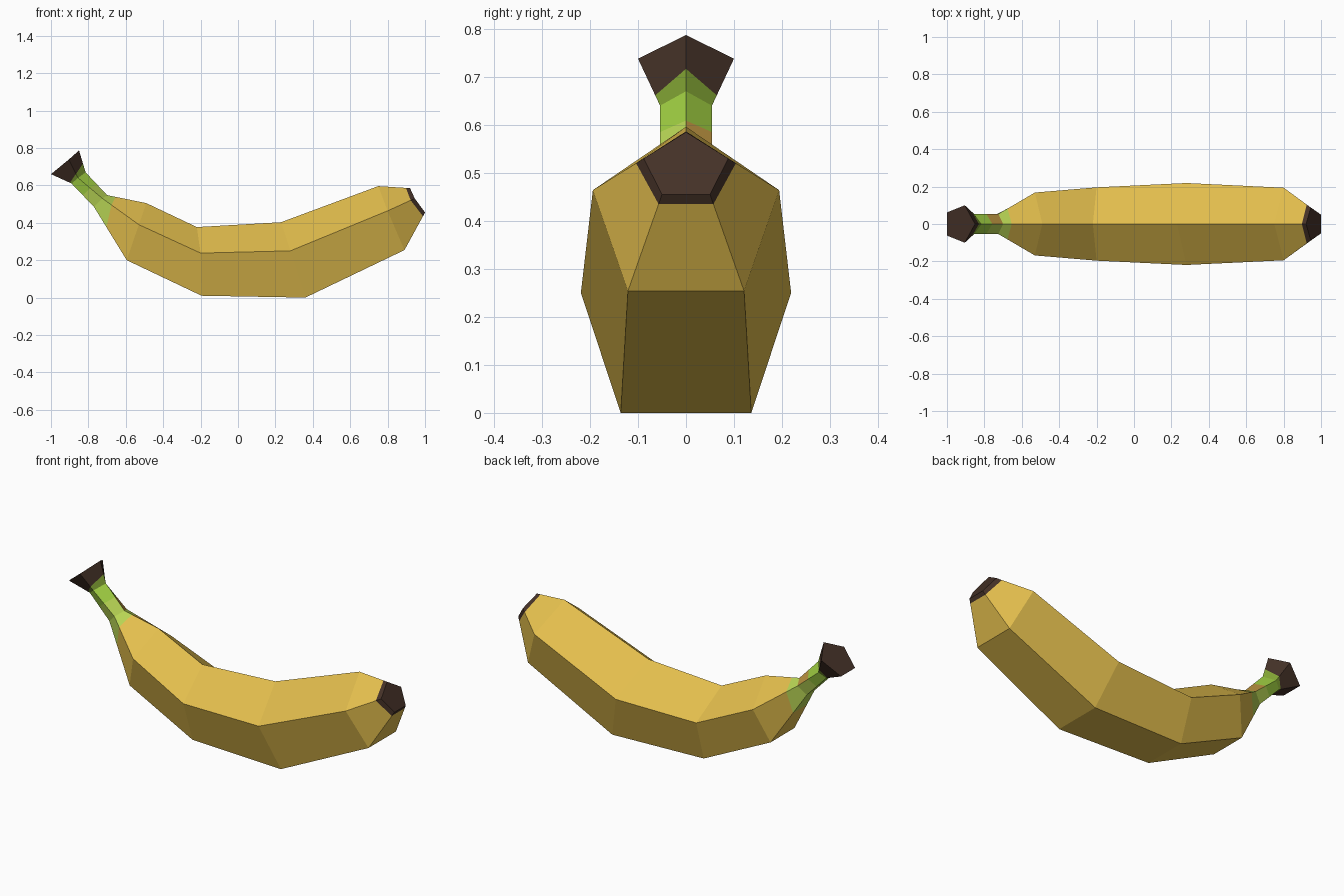
import bpy
import bmesh
from mathutils import Vector

if "Cube" in bpy.data.objects:
    bpy.data.objects.remove(bpy.data.objects["Cube"])


def material(name, srgb):
    m = bpy.data.materials.new(name)
    lin = [((c / 255 + 0.055) / 1.055) ** 2.4 for c in srgb]
    m.diffuse_color = (*lin, 1)
    m.use_nodes = True
    m.node_tree.nodes["Principled BSDF"].inputs["Base Color"].default_value = m.diffuse_color
    return m


BROWN, YELLOW, BRIGHT, LIGHT, OLIVE, OCHRE = range(6)
materials = [
    material("dark brown", (68, 49, 39)),
    material("ripe yellow", (227, 190, 77)),
    material("bright green", (160, 207, 66)),
    material("light green", (183, 212, 84)),
    material("olive green", (130, 164, 52)),
    material("ochre", (190, 150, 65)),
]


def ring(tx, tz, sx, sz, sy, bx, bz, by):
    """Pentagon section: top ridge, two sides, two bottom corners."""
    return [Vector((tx, 0, tz)), Vector((sx, -sy, sz)), Vector((bx, -by, bz)),
            Vector((bx, by, bz)), Vector((sx, sy, sz))]


def between(a, b, top, side, bottom):
    """Extra ring part way from a to b, giving a colour border."""
    return [p.lerp(q, t) for p, q, t in zip(a, b, (top, side, bottom, bottom, side))]


# Main sections from the stem end to the blossom tip
stem_end = ring(-0.85, 0.787, -0.905, 0.738, 0.10, -1.0, 0.66, 0.062)
stem_neck = ring(-0.815, 0.67, -0.855, 0.64, 0.054, -0.89, 0.61, 0.034)
stem_base = ring(-0.70, 0.548, -0.725, 0.53, 0.054, -0.77, 0.485, 0.034)
shoulder = ring(-0.49, 0.505, -0.53, 0.39, 0.168, -0.595, 0.20, 0.105)
mid_a = ring(-0.22, 0.377, -0.20, 0.238, 0.196, -0.195, 0.01, 0.122)
mid_b = ring(0.23, 0.403, 0.28, 0.25, 0.219, 0.36, 0.0, 0.136)
far_end = ring(0.75, 0.596, 0.80, 0.464, 0.194, 0.89, 0.254, 0.121)
tip = ring(0.92, 0.585, 0.945, 0.53, 0.088, 1.0, 0.455, 0.05)

# Each ring with the colour of the band that follows it
bands = [
    (stem_end, BROWN),
    (between(stem_end, stem_neck, 0.6, 0.78, 0.92), OLIVE),
    (stem_neck, BRIGHT),
    (between(stem_neck, stem_base, 0.5, 0.5, 0.5), LIGHT),
    (stem_base, LIGHT),
    (between(stem_base, shoulder, 0.22, 0.25, 0.38), YELLOW),
    (shoulder, YELLOW),
    (mid_a, YELLOW),
    (mid_b, YELLOW),
    (far_end, YELLOW),
    (between(far_end, tip, 0.87, 0.85, 0.9), BROWN),
    (tip, BROWN),
]

bm = bmesh.new()
loops = [[bm.verts.new(p) for p in r] for r, _ in bands]
for i in range(len(loops) - 1):
    a, b = loops[i], loops[i + 1]
    for k in range(5):
        j = (k + 1) % 5
        f = bm.faces.new((a[k], a[j], b[j], b[k]))
        f.material_index = bands[i][1]
        # Bruised patch on the back upper face of the stem
        if i == 3 and k == 4:
            f.material_index = OCHRE
for cap in (loops[0], loops[-1]):
    bm.faces.new(cap).material_index = BROWN
bmesh.ops.recalc_face_normals(bm, faces=bm.faces)

mesh = bpy.data.meshes.new("banana")
bm.to_mesh(mesh)
bm.free()
for m in materials:
    mesh.materials.append(m)
obj = bpy.data.objects.new("banana", mesh)
bpy.context.collection.objects.link(obj)
